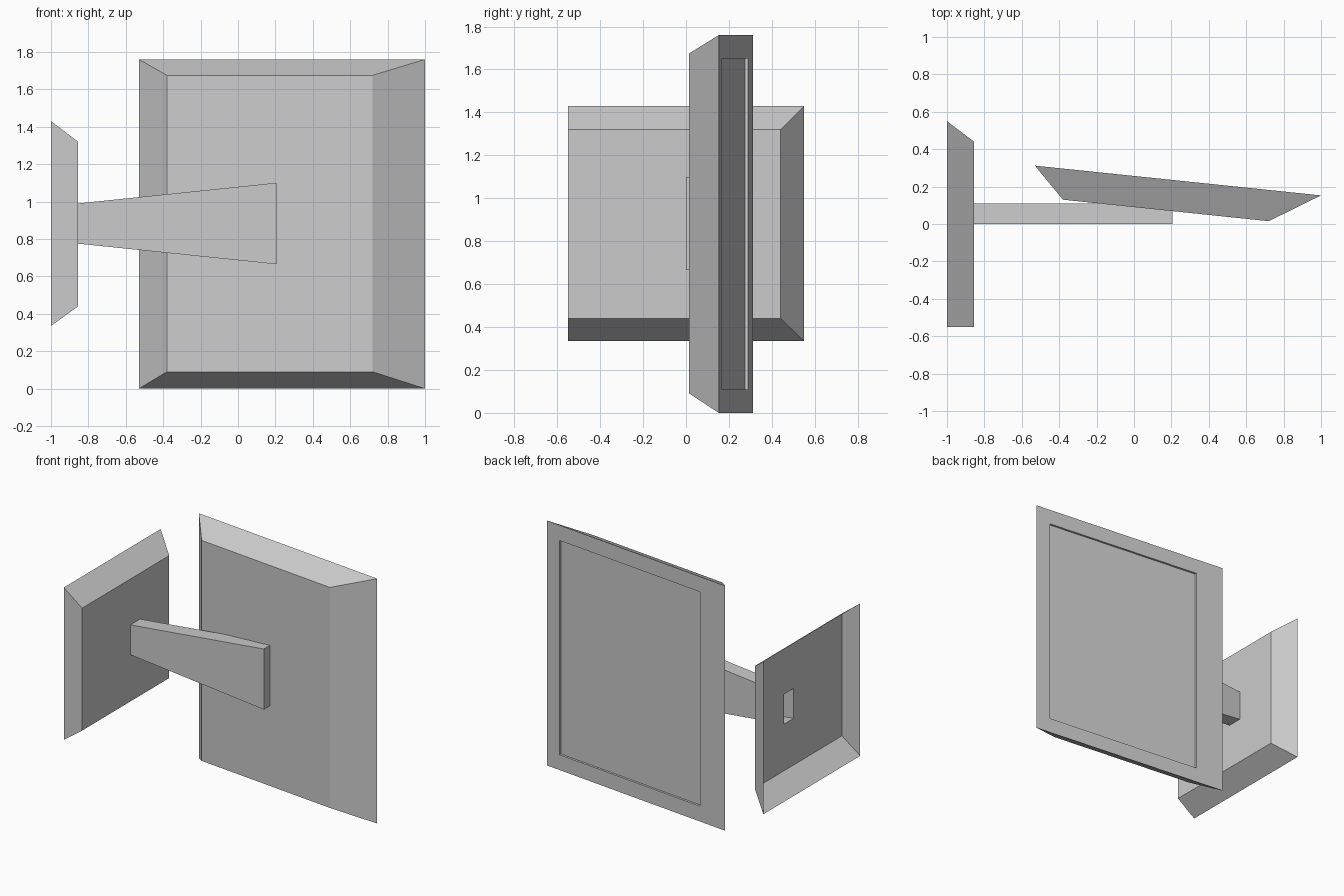
import bpy
import bmesh

cube = bpy.data.objects.get("Cube")
if cube:
    bpy.data.objects.remove(cube, do_unlink=True)

grey = bpy.data.materials.new("light_grey")
grey.use_nodes = True
GREY = (0.6, 0.6, 0.6, 1)
grey.diffuse_color = GREY
grey.node_tree.nodes["Principled BSDF"].inputs["Base Color"].default_value = GREY


def rect(a, b, z0, z1):
    """Upright rectangle spanning plan points a and b."""
    return [(*a, z0), (*b, z0), (*b, z1), (*a, z1)]


def loft(name, rings, cap_first=False, cap_last=False):
    """Flat-faced part bridging a sequence of rectangles."""
    bm = bmesh.new()
    loops = [[bm.verts.new(p) for p in ring] for ring in rings]
    for r, s in zip(loops, loops[1:]):
        for i in range(4):
            j = (i + 1) % 4
            bm.faces.new((r[i], r[j], s[j], s[i]))
    if cap_first:
        bm.faces.new(loops[0][::-1])
    if cap_last:
        bm.faces.new(loops[-1])
    bmesh.ops.recalc_face_normals(bm, faces=bm.faces[:])
    mesh = bpy.data.meshes.new(name)
    bm.to_mesh(mesh)
    bm.free()
    mesh.materials.append(grey)
    obj = bpy.data.objects.new(name, mesh)
    bpy.context.scene.collection.objects.link(obj)
    return obj


# Wall plate: open-backed bevelled shell with a slot where the hollow arm starts
FACE_X = -0.855
slot = rect((FACE_X, 0.0), (FACE_X, 0.11), 0.775, 0.99)
loft("wall_plate", [
    rect((-1, -0.55), (-1, 0.55), 0.335, 1.43),
    rect((FACE_X, -0.55), (FACE_X, 0.44), 0.44, 1.32),
    slot,
])

# Support arm: flares toward its closed end
loft("support_arm", [
    slot,
    rect((0.205, 0.0), (0.205, 0.11), 0.665, 1.1),
], cap_last=True)


# Screen panel: slanted, bevelled toward the arm, with a shallow recessed screen
def back(x, depth=0.0):
    """Plan point on the slanted back face, pushed inward by depth."""
    return (x - 0.1 * depth, 0.312 - 0.104 * (x + 0.53) - depth)


loft("screen_panel", [
    rect((-0.38, 0.13), (0.72, 0.015), 0.09, 1.675),
    rect(back(-0.53), back(1.0), 0.0, 1.76),
    rect(back(-0.315), back(0.89), 0.11, 1.65),
    rect(back(-0.315, 0.015), back(0.89, 0.015), 0.11, 1.65),
], cap_first=True, cap_last=True)
